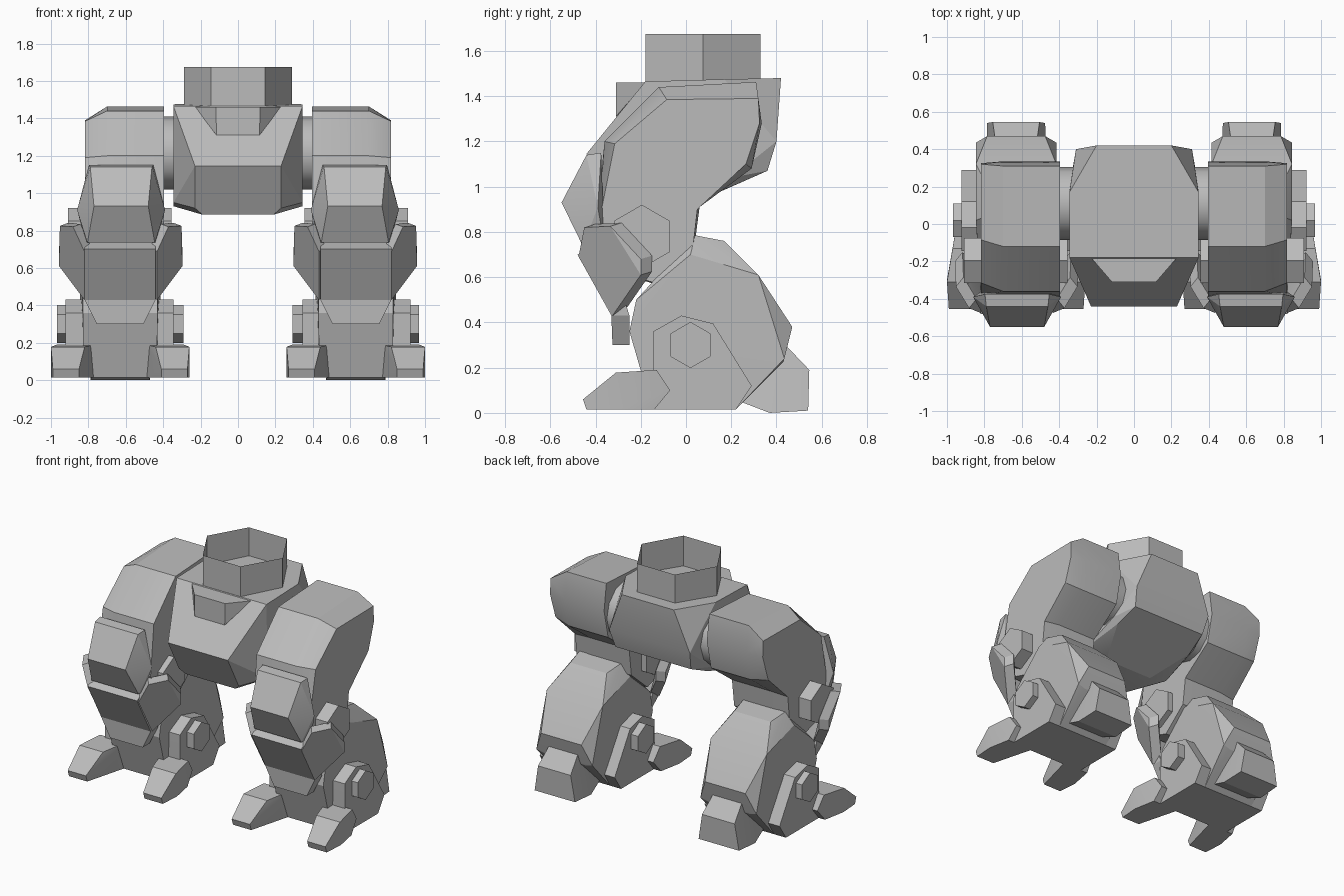
import bpy, bmesh, math
from mathutils import Vector

cube = bpy.data.objects.get("Cube")
if cube:
    bpy.data.objects.remove(cube, do_unlink=True)

# Single grey material
grey = bpy.data.materials.new("armour grey")
grey.use_nodes = True
grey.diffuse_color = (0.5, 0.5, 0.5, 1)
grey.node_tree.nodes["Principled BSDF"].inputs["Base Color"].default_value = (0.5, 0.5, 0.5, 1)

LEG_X = 0.63  # centre line of each leg


def finish(name, bm, flip=False, angle=30):
    """Turn a bmesh into a named object, optionally reflected in x."""
    if flip:
        for v in bm.verts:
            v.co.x = -v.co.x
    bmesh.ops.recalc_face_normals(bm, faces=bm.faces)
    mesh = bpy.data.meshes.new(name)
    bm.to_mesh(mesh)
    bm.free()
    mesh.materials.append(grey)
    ob = bpy.data.objects.new(name, mesh)
    bpy.context.collection.objects.link(ob)
    bpy.ops.object.select_all(action='DESELECT')
    ob.select_set(True)
    bpy.context.view_layer.objects.active = ob
    bpy.ops.object.shade_smooth_by_angle(angle=math.radians(angle))
    return ob


def hull(name, pts, flip=False, angle=18):
    """Convex block around a few corner points."""
    bm = bmesh.new()
    for p in pts:
        bm.verts.new(p)
    res = bmesh.ops.convex_hull(bm, input=bm.verts)
    junk = {g for g in res["geom_interior"] + res["geom_unused"]
            if isinstance(g, bmesh.types.BMVert)}
    bmesh.ops.delete(bm, geom=list(junk), context='VERTS')
    bmesh.ops.dissolve_limit(bm, angle_limit=math.radians(2),
                             verts=bm.verts, edges=bm.edges)
    return finish(name, bm, flip, angle)


def both(pts, cx=0.0):
    """Corner points given as (half width, y, z), on both sides of cx."""
    return [(cx + s * w, y, z) for w, y, z in pts for s in (1, -1)]


def loft(name, sections, flip=False, angle=30, caps=True):
    """Skin a list of (x, [(y, z), ...]) sections along x."""
    bm = bmesh.new()
    rings = [[bm.verts.new((x, y, z)) for y, z in prof] for x, prof in sections]
    n = len(rings[0])
    for a, b in zip(rings, rings[1:]):
        for i in range(n):
            j = (i + 1) % n
            bm.faces.new((a[i], a[j], b[j], b[i]))
    if caps:
        bm.faces.new(rings[0])
        bm.faces.new(rings[-1])
    return finish(name, bm, flip, angle)


def polygon(y, z, r, n, start):
    return [(y + r * math.cos(start + i * math.tau / n),
             z + r * math.sin(start + i * math.tau / n)) for i in range(n)]


# Pelvis block
hull("pelvis", both([
    (0.20, 0.42, 1.48), (0.345, 0.17, 1.475), (0.345, -0.18, 1.465),
    (0.31, 0.40, 1.20), (0.29, 0.36, 1.07), (0.345, 0.20, 1.04),
    (0.31, 0.20, 1.00), (0.345, -0.08, 0.93), (0.19, -0.06, 0.885),
    (0.19, -0.30, 0.885), (0.23, -0.32, 0.92), (0.23, -0.44, 1.145),
    (0.345, -0.17, 0.95)]))

# Wedge on the pelvis front
hull("front_wedge", both([
    (0.23, -0.18, 1.46), (0.118, -0.31, 1.46), (0.115, -0.31, 1.31),
    (0.12, -0.20, 1.31)]))

# Open six-sided waist collar
bm = bmesh.new()
bmesh.ops.create_cone(bm, cap_ends=False, segments=6, radius1=0.29, radius2=0.29, depth=0.21)
xs = [v.co.x for v in bm.verts]
turn = 0 if max(xs) > 0.28 else math.pi / 6
for v in bm.verts:
    c, s = math.cos(turn), math.sin(turn)
    x, y = v.co.x * c - v.co.y * s, v.co.x * s + v.co.y * c
    v.co = Vector((x, y * 1.01 + 0.075, v.co.z + 1.57))
finish("waist_collar", bm)

# Thigh outlines (y, z): full size and outer bevelled face
thigh_full = [(0.31, 1.463), (-0.12, 1.44), (-0.36, 1.20), (-0.395, 0.85), (-0.30, 0.62),
              (-0.14, 0.57), (0.035, 0.72), (0.06, 0.91), (0.29, 1.08), (0.335, 1.28)]
thigh_face = [(0.32, 1.39), (-0.085, 1.385), (-0.315, 1.19), (-0.385, 0.84), (-0.29, 0.62),
              (-0.14, 0.575), (0.03, 0.725), (0.05, 0.90), (0.265, 1.10), (0.325, 1.28)]
ankle_plate = [(-0.145, 0.36), (-0.02, 0.43), (0.12, 0.395), (0.29, 0.12),
               (0.22, 0.015), (-0.14, 0.015), (-0.145, 0.19)]

for side, flip in (("left", False), ("right", True)):
    # Hip joint and thigh
    hip = polygon(0.11, 1.215, 0.195, 12, 0)
    loft(side + "_hip_joint", [(0.30, hip), (0.45, hip)], flip, 35)
    loft(side + "_thigh", [(0.395, thigh_full), (0.70, thigh_full), (0.817, thigh_face)], flip, 25)

    # Knee axle
    knee = polygon(-0.195, 0.78, 0.14, 6, math.pi / 2)
    loft(side + "_knee_axle", [(0.355, knee), (0.91, knee)], flip)

    # Kneecap
    hull(side + "_kneecap", both([
        (0.165, -0.44, 1.14), (0.172, -0.375, 1.15), (0.145, -0.55, 0.93),
        (0.235, -0.39, 0.91), (0.18, -0.455, 0.735), (0.19, -0.36, 0.74)], 0.625), flip)

    # Shin guard: centre plates and swept-back wings
    hull(side + "_shin_plate", both([
        (0.19, -0.48, 0.70), (0.19, -0.33, 0.43), (0.19, -0.40, 0.74),
        (0.19, -0.25, 0.43), (0.19, -0.34, 0.72)], 0.63), flip)
    hull(side + "_shin_tip", both([
        (0.19, -0.33, 0.43), (0.19, -0.25, 0.43), (0.125, -0.325, 0.30),
        (0.125, -0.25, 0.30)], 0.63), flip)
    wing = [(0.195, -0.475, 0.69), (0.255, -0.45, 0.82), (0.325, -0.335, 0.825),
            (0.33, -0.20, 0.68), (0.33, -0.20, 0.61), (0.195, -0.325, 0.43)]
    wing += [(w - 0.04, y + 0.05, z + 0.015) for w, y, z in wing]
    for label, s in (("outer", 1), ("inner", -1)):
        hull(f"{side}_{label}_shin_wing", [(0.627 + s * w, y, z) for w, y, z in wing], flip)

    # Lower leg body with bevelled back
    hull(side + "_lower_leg", both([
        (0.20, -0.25, 0.36), (0.20, -0.22, 0.50), (0.16, 0.04, 0.785),
        (0.14, 0.17, 0.76), (0.215, 0.02, 0.70), (0.215, 0.32, 0.61),
        (0.155, 0.47, 0.38), (0.215, 0.435, 0.24), (0.16, 0.43, 0.225),
        (0.20, 0.29, 0.12), (0.20, 0.22, 0.015), (0.195, -0.15, 0.015),
        (0.195, -0.17, 0.19)], LEG_X), flip)

    # Ankle plates and hubs, showing on both sides of the leg
    loft(side + "_ankle_plate", [(LEG_X - 0.285, ankle_plate), (LEG_X + 0.292, ankle_plate)], flip, 20)
    hub = polygon(0.02, 0.30, 0.102, 6, math.pi / 2)
    loft(side + "_ankle_hub", [(LEG_X - 0.338, hub), (LEG_X + 0.338, hub)], flip)

    # Two splayed toes
    toe = [(-0.455, 0.06, 0.22, 0.36), (-0.44, 0.015, 0.22, 0.36), (-0.31, 0.178, 0.19, 0.37),
           (-0.30, 0.015, 0.19, 0.37), (-0.13, 0.19, 0.14, 0.34), (-0.14, 0.015, 0.14, 0.34),
           (-0.07, 0.10, 0.14, 0.33)]
    for label, s in (("outer", 1), ("inner", -1)):
        hull(f"{side}_{label}_toe",
             [(LEG_X + s * w, y, z) for y, z, a, b in toe for w in (a, b)], flip)

    # Heel spur
    hull(side + "_heel", both([
        (0.11, 0.44, 0.30), (0.125, 0.545, 0.19), (0.155, 0.54, 0.01),
        (0.16, 0.37, 0.0), (0.14, 0.24, 0.05), (0.11, 0.36, 0.28)], LEG_X), flip)
